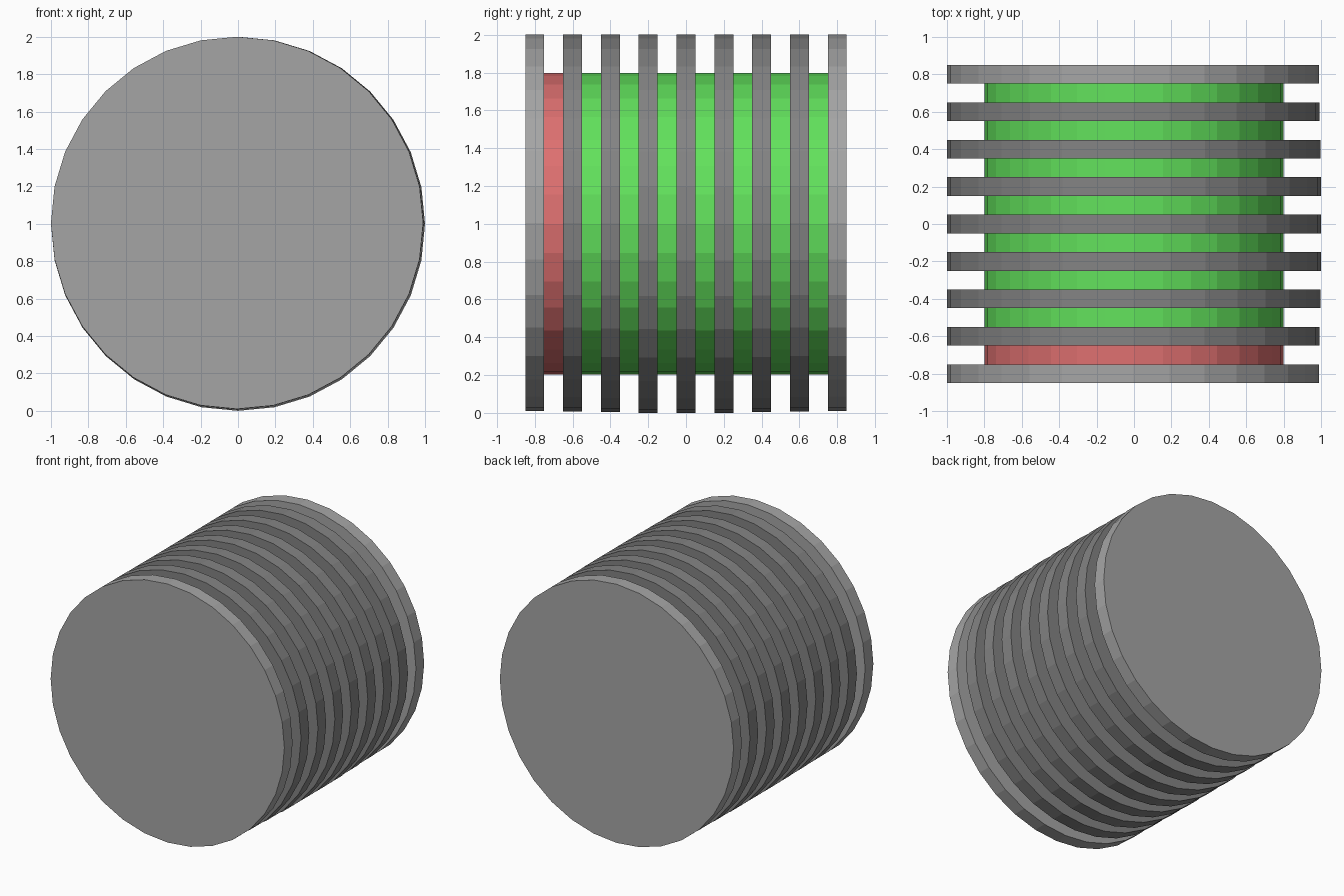
import bpy, math

if "Cube" in bpy.data.objects:
    bpy.data.objects.remove(bpy.data.objects["Cube"])


def material(name, srgb):
    # sRGB bytes converted to linear
    lin = [((c / 255 + 0.055) / 1.055) ** 2.4 for c in srgb]
    m = bpy.data.materials.new(name)
    m.diffuse_color = (*lin, 1)
    m.use_nodes = True
    m.node_tree.nodes["Principled BSDF"].inputs["Base Color"].default_value = m.diffuse_color
    return m


light_grey = material("light grey", (165, 165, 165))
dark_grey = material("dark grey", (131, 131, 131))
green = material("green", (98, 226, 92))
red = material("red", (222, 112, 112))


def disc(name, y, radius, mat, shift=0.0):
    # 32-sided disc lying along y, with a corner at the top
    bpy.ops.mesh.primitive_cylinder_add(
        vertices=32, radius=radius, depth=0.1,
        location=(-shift, y, 1 + shift), rotation=(math.pi / 2, 0, 0))
    ob = bpy.context.object
    ob.name = name
    ob.data.materials.append(mat)


# Nine large plates; the outer ones are very slightly smaller
for i in range(9):
    off = {4: 0.005, 3: 0.004, 2: 0.002}.get(abs(i - 4), 0.0)
    end = i in (0, 8)
    disc("end_plate" if end else "inner_plate", -0.8 + 0.2 * i, 1 - off,
         light_grey if end else dark_grey, off)

# Eight smaller spacers, the front one red
for i in range(8):
    disc("red_spacer" if i == 0 else "green_spacer", -0.7 + 0.2 * i, 0.798,
         red if i == 0 else green)
